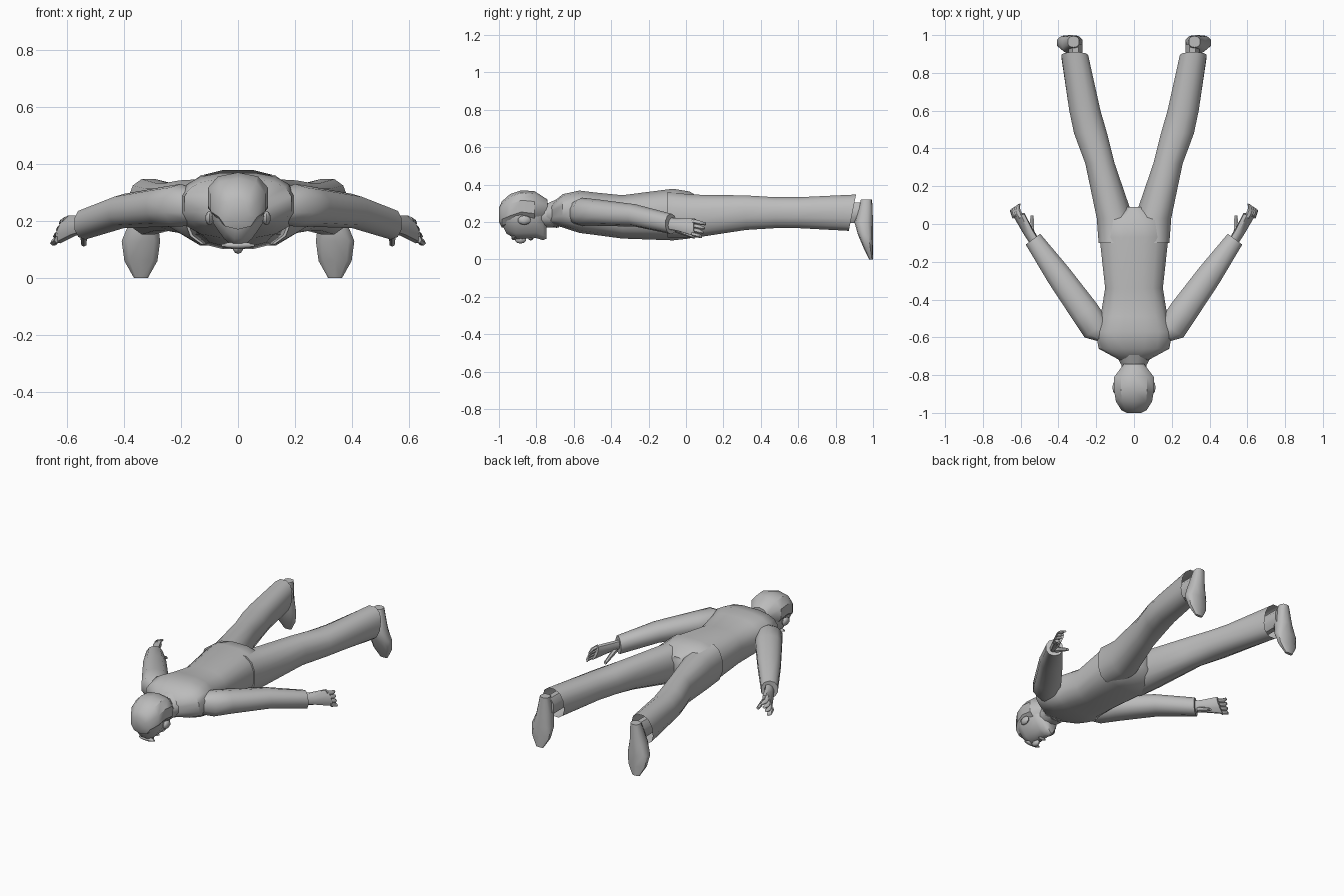
import bpy, bmesh, math
from mathutils import Vector

cube = bpy.data.objects.get("Cube")
if cube:
    bpy.data.objects.remove(cube)

grey = bpy.data.materials.new("plain grey")
grey.use_nodes = True
grey.diffuse_color = (.5, .5, .5, 1)
shader = grey.node_tree.nodes["Principled BSDF"]
shader.inputs["Base Color"].default_value = grey.diffuse_color

X, Y, Z = Vector((1, 0, 0)), Vector((0, 1, 0)), Vector((0, 0, 1))


def finish(name, bm, mirror, angle):
    """Turn a bmesh into a shaded grey part, mirrored across x if asked."""
    bmesh.ops.recalc_face_normals(bm, faces=bm.faces)
    mesh = bpy.data.meshes.new(name)
    bm.to_mesh(mesh)
    bm.free()
    mesh.materials.append(grey)
    part = bpy.data.objects.new(name, mesh)
    bpy.context.collection.objects.link(part)
    if mirror:
        part.modifiers.new("Mirror", "MIRROR")
    bpy.ops.object.select_all(action="DESELECT")
    bpy.context.view_layer.objects.active = part
    part.select_set(True)
    bpy.ops.object.shade_smooth_by_angle(angle=math.radians(angle))


def rounded(value, power):
    return math.copysign(abs(value) ** power, value)


def loft(name, rows, u=X, v=Z, sides=12, power=1, taper=0, mirror=False, open_end=False, angle=50):
    """Skin rings given as centre x, y, z, radius along u, radius along v."""
    bm = bmesh.new()
    rings = []
    for x, y, z, wide, tall in rows:
        ring = []
        for i in range(sides):
            turn = math.tau * (i + .5) / sides
            c = rounded(math.cos(turn), power)
            s = rounded(math.sin(turn), power)
            c *= 1 - taper * max(0, -s)
            ring.append(bm.verts.new(Vector((x, y, z)) + u * wide * c + v * tall * s))
        rings.append(ring)
    for ring, following in zip(rings, rings[1:]):
        for i in range(sides):
            j = (i + 1) % sides
            bm.faces.new((ring[i], ring[j], following[j], following[i]))
    bm.faces.new(rings[0])
    if open_end:
        # Slant the open cuff so that its lower edge is shorter
        for vert in rings[-1]:
            vert.co.y += (vert.co.z - rows[-1][2]) * .2
    else:
        bm.faces.new(rings[-1])
    finish(name, bm, mirror, angle)


def centred(spans):
    """Rows on the middle plane from y, half width, lowest z, highest z."""
    return [(0, y, (low + high) / 2, half, (high - low) / 2) for y, half, low, high in spans]


def blob(name, centre, size, mirror=False):
    """Low-poly ellipsoid for small features."""
    bm = bmesh.new()
    bmesh.ops.create_uvsphere(bm, u_segments=8, v_segments=5, radius=1)
    bmesh.ops.scale(bm, vec=size, verts=bm.verts)
    bmesh.ops.translate(bm, vec=centre, verts=bm.verts)
    finish(name, bm, mirror, angle=50)


# Jacket body from collar to seat
loft("torso", centred([
    (-.73, .06, .19, .29), (-.66, .19, .17, .35), (-.57, .205, .14, .37),
    (-.49, .18, .13, .36), (-.34, .155, .11, .345), (-.07, .185, .1, .38),
    (.02, .17, .11, .365), (.09, .05, .17, .32)]), sides=16, power=.75)

# Trouser legs, open at the cuff
loft("trouser_leg", [
    (.1, -.1, .24, .09, .125), (.1, .03, .23, .1, .12), (.18, .32, .25, .08, .095),
    (.23, .48, .25, .09, .085), (.26, .6, .25, .085, .085), (.314, .89, .25, .073, .1)],
    power=.85, mirror=True, open_end=True)

# Ankles and shoes, toes pointing down
loft("ankle", [(.31, .8, .25, .04, .06), (.31, .95, .25, .04, .06)], sides=8, mirror=True)
loft("shoe", [
    (.32, .965, .32, .03, .03), (.33, .95, .2, .05, .05), (.34, .96, .13, .07, .04),
    (.34, .975, .06, .06, .025), (.34, .99, 0, .025, .01)],
    v=Y, sides=10, power=.75, mirror=True)

# Sleeves running outward from the shoulders
loft("sleeve", [
    (.15, -.6, .25, .04, .06), (.2, -.555, .255, .08, .075), (.26, -.465, .25, .08, .07),
    (.4, -.27, .235, .07, .06), (.535, -.08, .19, .05, .055)],
    u=Vector((.8, -.6, 0)), sides=10, power=.9, mirror=True)

# Hands: tilted palm, curled fingers and a thumb
side = Vector((.9, -.4, .2)).normalized()
slope = Vector((-.4, 0, .9)).normalized()
loft("palm", [(.515, -.11, .195, .025, .035), (.56, -.04, .185, .025, .04),
              (.61, .05, .17, .025, .055)], u=side, v=slope, sides=8, mirror=True)
for name, step in zip(("index", "middle", "ring", "little"), range(4)):
    root = Vector((.6, .035, .205)) + Vector((.01, 0, -.023)) * step
    knuckle = root + Vector((.015, .04, -.01))
    tip = knuckle + Vector((-.005, .03 - .007 * step, -.005))
    loft(name + "_finger", [(*root, .014, .014), (*knuckle, .013, .013), (*tip, .008, .008)],
         u=side, v=slope, sides=6, mirror=True)
loft("thumb", [(.54, -.06, .165, .015, .02), (.54, .045, .12, .01, .01)], sides=6, mirror=True)

# Neck, collar, head and hair
loft("neck", centred([(-.82, .06, .17, .29), (-.68, .08, .17, .31)]), sides=10)
loft("collar", centred([(-.745, .07, .185, .3), (-.69, .1, .165, .325)]))
loft("head", centred([
    (-.985, .05, .19, .28), (-.96, .08, .135, .32), (-.91, .1, .105, .34),
    (-.8, .09, .11, .335), (-.765, .06, .1, .29), (-.745, .03, .11, .2)]), taper=.4)
loft("hair", centred([
    (-1, .04, .2, .275), (-.985, .07, .17, .31), (-.94, .1, .18, .35),
    (-.88, .11, .2, .37), (-.81, .11, .19, .365), (-.74, .055, .215, .32)]),
    sides=10, power=.85, angle=35)

# Face details
blob("nose", centre=(0, -.885, .105), size=(.018, .03, .02))
blob("brow", centre=(0, -.92, .115), size=(.06, .015, .012))
blob("lips", centre=(0, -.83, .11), size=(.028, .012, .008))
blob("ear", centre=(.1, -.865, .21), size=(.015, .035, .025), mirror=True)
